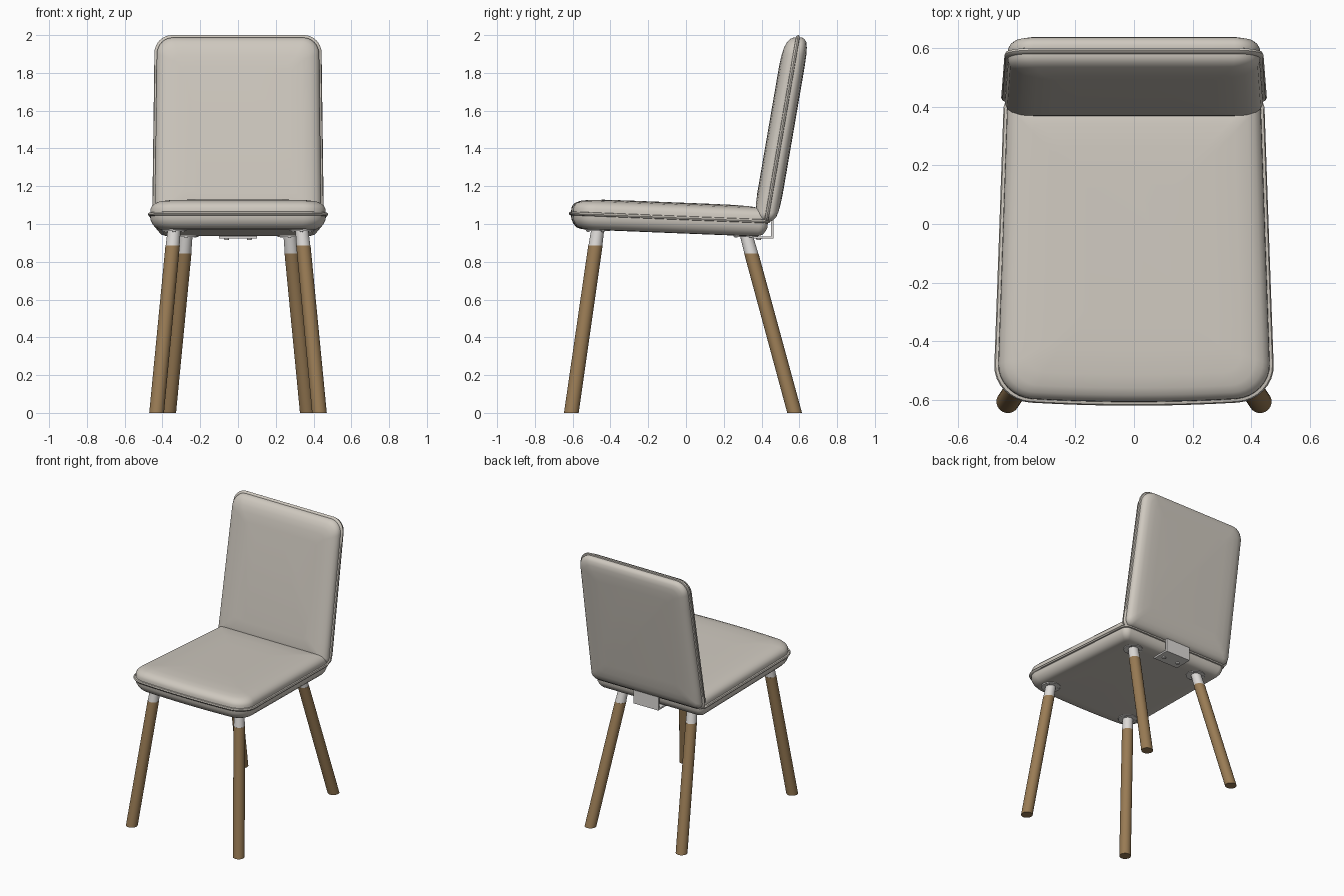
import bpy, bmesh, math
from mathutils import Vector

if "Cube" in bpy.data.objects:
    bpy.data.objects.remove(bpy.data.objects["Cube"], do_unlink=True)


def material(name, rgb):
    m = bpy.data.materials.new(name)
    m.use_nodes = True
    m.diffuse_color = (*rgb, 1)
    m.node_tree.nodes["Principled BSDF"].inputs["Base Color"].default_value = (*rgb, 1)
    return m


FABRIC = material("warm grey upholstery", (0.62, 0.58, 0.52))
WOOD = material("oak wood", (0.32, 0.20, 0.09))
METAL = material("pale metal", (0.72, 0.70, 0.68))


def loft(name, rings, mat, angle=50):
    """Skin a stack of equal-length closed rings and cap both ends."""
    bm = bmesh.new()
    loops = [[bm.verts.new(p) for p in ring] for ring in rings]
    n = len(loops[0])
    for a, b in zip(loops, loops[1:]):
        for i in range(n):
            j = (i + 1) % n
            bm.faces.new((a[i], a[j], b[j], b[i]))
    bm.faces.new(loops[0][::-1])
    bm.faces.new(loops[-1])
    bmesh.ops.recalc_face_normals(bm, faces=bm.faces)
    mesh = bpy.data.meshes.new(name)
    bm.to_mesh(mesh)
    bm.free()
    mesh.materials.append(mat)
    ob = bpy.data.objects.new(name, mesh)
    bpy.context.collection.objects.link(ob)
    bpy.ops.object.select_all(action="DESELECT")
    ob.select_set(True)
    bpy.context.view_layer.objects.active = ob
    bpy.ops.object.shade_smooth_by_angle(angle=math.radians(angle))
    return ob


def rounded_outline(hw, hh, r_low, r_high, inset, steps=8):
    """Rounded rectangle, counter-clockwise, with separate low and high corner radii."""
    w, h = hw - inset, hh - inset
    corners = [(1, 1, r_high), (-1, 1, r_high), (-1, -1, r_low), (1, -1, r_low)]
    arcs = []
    for k, (sx, sy, r) in enumerate(corners):
        r = max(r - inset * 0.6, 0.025)
        arcs.append([Vector((sx * (w - r) + r * math.cos(a), sy * (h - r) + r * math.sin(a)))
                     for a in ((k + i / steps) * math.pi / 2 for i in range(steps + 1))])
    points = []
    for k, arc in enumerate(arcs):
        points += arc
        following = arcs[(k + 1) % 4][0]
        points += [arc[-1].lerp(following, i / steps) for i in range(1, steps)]
    return points


def cushion(name, size, radii, levels, place):
    rings = [[place(p.x, p.y, t) for p in rounded_outline(*size, *radii, inset)]
             for inset, t in levels]
    return loft(name, rings, FABRIC)


def cylinder(name, bottom, top, r0, r1, mat, sides=32):
    rings = [[(c[0] + r * math.cos(i * math.tau / sides),
               c[1] + r * math.sin(i * math.tau / sides), c[2]) for i in range(sides)]
             for c, r in ((bottom, r0), (top, r1))]
    return loft(name, rings, mat)


def box(name, lo, hi):
    corners = [(lo[0], lo[1]), (hi[0], lo[1]), (hi[0], hi[1]), (lo[0], hi[1])]
    return loft(name, [[(x, y, z) for x, y in corners] for z in (lo[2], hi[2])], METAL, 30)


# Seat: tapered toward the back, bowed front, sloping down to the rear
def seat_place(x, y, t):
    bow = 0.02 * (x / 0.47) ** 2 * max(0, -y / 0.53)
    return (x * (1 - 0.04 * (y / 0.53)), y - 0.0875 + bow, 1.055 - 0.04 * (y + 0.51) + t)


# piping bead shared by both cushions: (inset, offset from the seam)
PIPING = [(0.007, -0.010), (-0.002, -0.008), (-0.006, 0), (-0.002, 0.008), (0.007, 0.010)]

seat_levels = ([(0.11, -0.082), (0.06, -0.080), (0.035, -0.072), (0.018, -0.052), (0.008, -0.03)]
               + PIPING
               + [(0.008, 0.03), (0.015, 0.045), (0.03, 0.059), (0.055, 0.069),
                  (0.1, 0.076), (0.18, 0.080), (0.3, 0.081)])
cushion("seat", (0.457, 0.5275), (0.12, 0.05), seat_levels, seat_place)


# Backrest: upright cushion leaning backward
def back_place(x, u, t):
    return (x * (1 - 0.015 * u / 0.5), 0.508 + 0.172 * u + t, 1.5 + u)


back_levels = ([(0.16, -0.073), (0.1, -0.070), (0.06, -0.064), (0.03, -0.052),
                (0.014, -0.038), (0.007, -0.022)]
               + PIPING
               + [(0.007, 0.022), (0.014, 0.036), (0.03, 0.049), (0.06, 0.057),
                  (0.1, 0.061), (0.16, 0.063)])
cushion("backrest", (0.442, 0.494), (0.05, 0.09), back_levels, back_place)

# Splayed legs: foot, top, and height where wood meets the metal sleeve
LEGS = {
    "front": (Vector((0.431, -0.607, 0)), Vector((0.337, -0.466, 0.98)), 0.885),
    "rear": (Vector((0.367, 0.575, 0)), Vector((0.274, 0.317, 0.95)), 0.845),
}
for label, (foot, top, joint) in LEGS.items():
    for side, s in (("left", 1), ("right", -1)):
        a, b = Vector((s * foot.x, foot.y, 0)), Vector((s * top.x, top.y, top.z))
        mid = a.lerp(b, joint / b.z)
        tag = f"{label}_{side}"
        cylinder(f"leg_{tag}", a, mid, 0.039, 0.038, WOOD)
        cylinder(f"leg_sleeve_{tag}", mid, b, 0.037, 0.034, METAL)
        # mounting flange with screws under the seat
        plate = b - Vector((0, 0, 0.018))
        cylinder(f"leg_flange_{tag}", plate, plate + Vector((0, 0, 0.016)), 0.064, 0.066, METAL)
        for i in range(3):
            ang = math.tau * i / 3 + 0.5
            p = plate + Vector((0.052 * math.cos(ang), 0.052 * math.sin(ang), -0.004))
            cylinder(f"flange_screw_{tag}_{i + 1}", p, p + Vector((0, 0, 0.006)),
                     0.007, 0.009, METAL, 12)

# Angled bracket joining seat and backrest
box("bracket_base", (-0.1, 0.33, 0.922), (0.1, 0.462, 0.934))
box("bracket_upright", (-0.1, 0.45, 0.922), (0.1, 0.462, 1.02))
for side, s in (("left", 1), ("right", -1)):
    cylinder(f"bracket_bolt_{side}", (s * 0.06, 0.385, 0.914), (s * 0.06, 0.385, 0.924),
             0.012, 0.014, METAL, 16)
